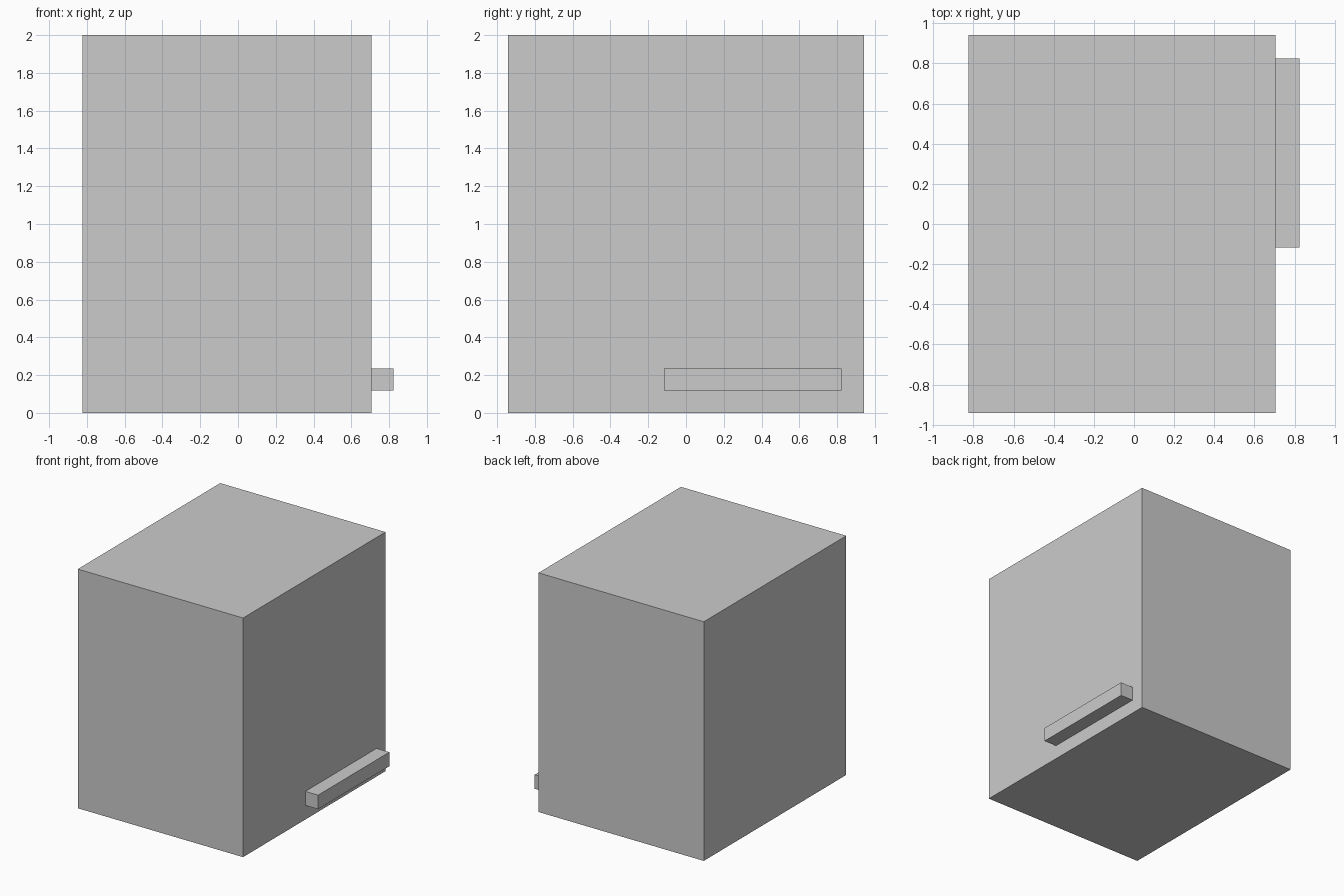
import bpy

if "Cube" in bpy.data.objects:
    bpy.data.objects.remove(bpy.data.objects["Cube"])

U = 2 / 17  # the model sits on a regular grid of this step


def box(name, lo, hi):
    """Axis-aligned box between two corners given in grid steps."""
    centre = [(a + b) / 2 * U for a, b in zip(lo, hi)]
    size = [(b - a) * U for a, b in zip(lo, hi)]
    bpy.ops.mesh.primitive_cube_add(size=1, location=centre)
    obj = bpy.context.object
    obj.name = name
    obj.scale = size
    bpy.ops.object.transform_apply(location=False, rotation=False, scale=True)
    return obj


# Main block
box("cabinet_body", (-7, -8, 0), (6, 8, 17))

# Horizontal bar low on the right side
box("side_handle", (6, -1, 1), (7, 7, 2))
